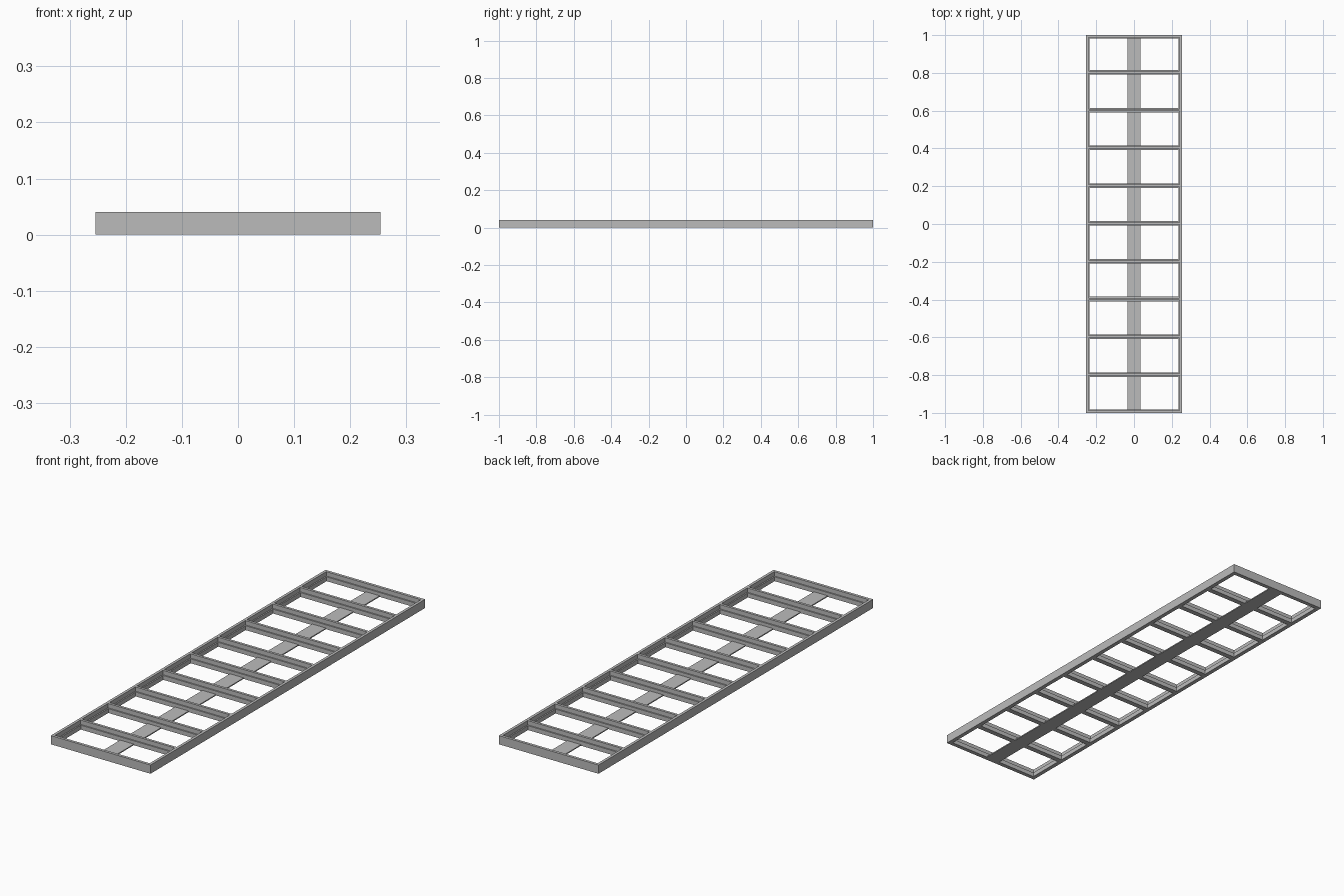
import bpy

cube = bpy.data.objects.get("Cube")
if cube:
    bpy.data.objects.remove(cube, do_unlink=True)

# Single steel colour
steel = bpy.data.materials.new("grey_steel")
steel.use_nodes = True
colour = (0.5, 0.5, 0.5, 1)
steel.diffuse_color = colour
steel.node_tree.nodes["Principled BSDF"].inputs["Base Color"].default_value = colour

HALF_W, HALF_L, HEIGHT = 0.254, 1.0, 0.04
LEDGE_Z = 0.02      # height of the stepped ledge
RIM, LIP = 0.013, 0.006
BAYS = 10


def extrude_profile(name, profile, start, end, axis):
    """Sweep a (across, z) profile along x or y."""
    def place(t, across, z):
        return (t, across, z) if axis == "x" else (across, t, z)
    n = len(profile)
    verts = [place(t, a, z) for t in (start, end) for a, z in profile]
    faces = [(i, (i + 1) % n, n + (i + 1) % n, n + i) for i in range(n)]
    faces += [tuple(reversed(range(n))), tuple(range(n, 2 * n))]
    mesh = bpy.data.meshes.new(name)
    mesh.from_pydata(verts, [], faces)
    mesh.materials.append(steel)
    obj = bpy.data.objects.new(name, mesh)
    bpy.context.collection.objects.link(obj)
    # Consistent outward normals
    import bmesh
    bm = bmesh.new()
    bm.from_mesh(mesh)
    bmesh.ops.recalc_face_normals(bm, faces=bm.faces)
    bm.to_mesh(mesh)
    bm.free()
    return obj


def edge_profile(side, outer):
    """Stepped section: full-height rim outside, low ledge inside."""
    rim, inner = outer - RIM, outer - RIM - LIP
    return [(side * a, z) for a, z in (
        (outer, 0), (outer, HEIGHT), (rim, HEIGHT),
        (rim, LEDGE_Z), (inner, LEDGE_Z), (inner, 0))]


# Outer frame: long side rails and end rails between them
for label, side in (("left", 1), ("right", -1)):
    extrude_profile(label + "_side_rail", edge_profile(side, HALF_W), -HALF_L, HALF_L, "y")
inside = HALF_W - RIM
for label, side in (("back", 1), ("front", -1)):
    extrude_profile(label + "_end_rail", edge_profile(side, HALF_L), -inside, inside, "x")

# Cross bars with a ledge on both sides
web, foot = 0.006, 0.012
for i in range(1, BAYS):
    y = -HALF_L + 2 * HALF_L * i / BAYS + 0.003
    half = [(foot, 0), (foot, LEDGE_Z), (web, LEDGE_Z), (web, HEIGHT)]
    profile = [(y + a, z) for a, z in half] + [(y - a, z) for a, z in reversed(half)]
    extrude_profile(f"cross_bar_{i}", profile, -inside, inside, "x")

# Flat strip running along the bottom centre
strip = [(-0.035, 0), (0.035, 0), (0.035, 0.005), (-0.035, 0.005)]
extrude_profile("centre_strip", strip, -HALF_L + RIM, HALF_L - RIM, "y")
